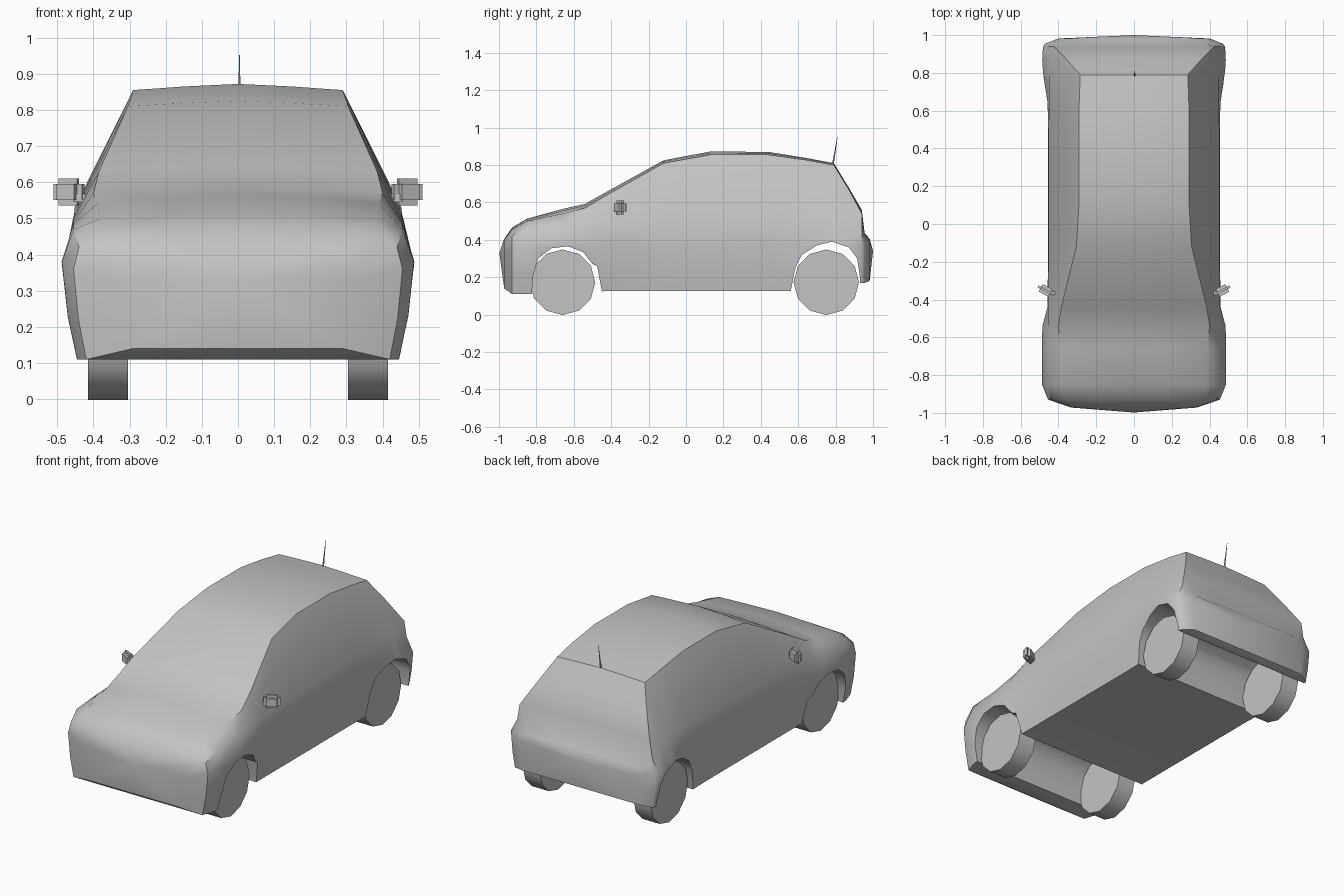
import bpy, bmesh, math
from mathutils import Vector, Matrix

if "Cube" in bpy.data.objects:
    bpy.data.objects.remove(bpy.data.objects["Cube"])

grey = bpy.data.materials.new("grey paint")
grey.diffuse_color = (0.55, 0.55, 0.55, 1)
grey.use_nodes = True
grey.node_tree.nodes["Principled BSDF"].inputs["Base Color"].default_value = grey.diffuse_color


def make(name, bm, angle=40):
    bmesh.ops.recalc_face_normals(bm, faces=bm.faces)
    me = bpy.data.meshes.new(name)
    bm.to_mesh(me)
    bm.free()
    me.materials.append(grey)
    ob = bpy.data.objects.new(name, me)
    bpy.context.collection.objects.link(ob)
    if angle:
        smooth(ob, angle)
    return ob


def smooth(ob, angle):
    bpy.ops.object.select_all(action='DESELECT')
    ob.select_set(True)
    bpy.context.view_layer.objects.active = ob
    bpy.ops.object.shade_smooth_by_angle(angle=math.radians(angle))


# Body stations: y, bottom (z, x), waist (x, z), belt (x, z), roof edge (x, z), centre z
stations = [
    (-.972, .14, .29, .33, .33, .32, .375, .27, .40, .405),
    (-.93, .11, .42, .455, .36, .44, .42, .37, .455, .465),
    (-.85, .11, .445, .487, .38, .455, .47, .38, .50, .513),
    (-.66, .11, .45, .488, .38, .455, .485, .39, .54, .565),
    (-.54, .115, .445, .485, .38, .455, .49, .40, .57, .592),
    (-.44, .125, .435, .458, .36, .455, .50, .385, .63, .648),
    (-.12, .125, .435, .455, .36, .453, .51, .305, .81, .825),
    (.13, .125, .435, .455, .36, .452, .52, .29, .855, .872),
    (.44, .125, .435, .455, .37, .452, .53, .29, .855, .870),
    (.64, .125, .44, .457, .38, .45, .53, .29, .827, .838),
    (.79, .15, .46, .481, .38, .45, .53, .285, .80, .81),
    (.87, .17, .465, .486, .38, .445, .51, .355, .67, .68),
    (.94, .17, .455, .482, .37, .44, .45, .425, .54, .56),
    (.955, .17, .445, .470, .365, .43, .41, .38, .425, .435),
    (.982, .18, .38, .40, .35, .39, .385, .33, .40, .405),
]


def section(s):
    y, zb, xb, xw, zw, xe, ze, xr, zr, zt = s
    zl = zb + (zw - zb) * .45
    half = [(xb, zb), (xb + (xw - xb) * .62, zl), (xw, zw), (xe, ze),
            (xr, zr), (xr * .5, zr + (zt - zr) * .6)]
    pts = [(0, zb)] + half + [(0, zt)] + [(-x, z) for x, z in reversed(half)]
    return [Vector((x, y, z)) for x, z in pts]


# Lofted shell with gently pointed nose and tail
bm = bmesh.new()
rings = [[bm.verts.new(p) for p in section(s)] for s in stations]
n = len(rings[0])
for a, b in zip(rings, rings[1:]):
    for i in range(n):
        j = (i + 1) % n
        bm.faces.new((a[i], a[j], b[j], b[i]))
for ring, y, z in ((rings[0], -.998, .33), (rings[-1], 1.0, .34)):
    tip = bm.verts.new((0, y, z))
    for i in range(n):
        bm.faces.new((ring[i], ring[(i + 1) % n], tip))
body = make("body_shell", bm, 0)

# Wheel arches cut across the full width
arches = {
    "front": [(-.45, .05), (-.45, .125), (-.475, .26), (-.50, .27), (-.55, .335),
              (-.63, .365), (-.72, .355), (-.79, .30), (-.82, .20), (-.825, .05)],
    "rear": [(.56, .05), (.56, .125), (.585, .25), (.62, .32), (.70, .37),
             (.78, .39), (.87, .36), (.915, .30), (.93, .20), (.93, .05)],
}
for key, prof in arches.items():
    bm = bmesh.new()
    f = bm.faces.new([bm.verts.new((-.7, y, z)) for y, z in prof])
    ext = bmesh.ops.extrude_face_region(bm, geom=[f])
    bmesh.ops.translate(bm, vec=(1.4, 0, 0),
                        verts=[v for v in ext["geom"] if isinstance(v, bmesh.types.BMVert)])
    cutter = make(key + "_arch_cutter", bm, 0)
    cutter.hide_render = True
    mod = body.modifiers.new(key + "_arch", 'BOOLEAN')
    mod.operation = 'DIFFERENCE'
    mod.solver = 'EXACT'
    mod.object = cutter
    bpy.context.view_layer.objects.active = body
    bpy.ops.object.modifier_apply(modifier=mod.name)
    bpy.data.objects.remove(cutter)
smooth(body, 42)

# Wheels
for end, y in (("front", -.66), ("rear", .75)):
    for side, s in (("left", 1), ("right", -1)):
        bm = bmesh.new()
        bmesh.ops.create_cone(bm, cap_ends=True, segments=12, radius1=.175, radius2=.175,
                              depth=.11, matrix=Matrix.Translation((s * .36, y, .173))
                              @ Matrix.Rotation(math.pi / 2, 4, 'Y'))
        make(f"{end}_{side}_wheel", bm)

# Door mirrors: rounded pod on a short stalk
for side, s in (("left", 1), ("right", -1)):
    bm = bmesh.new()
    bmesh.ops.create_cube(bm, size=1, matrix=Matrix.Translation((s * .468, -.352, .573))
                          @ Matrix.Rotation(s * .5, 4, 'Z') @ Matrix.Diagonal((.09, .045, .076, 1)))
    bmesh.ops.bevel(bm, geom=bm.edges[:], offset=.016, segments=2, affect='EDGES')
    make(f"{side}_mirror", bm, 60)
    bm = bmesh.new()
    bmesh.ops.create_cube(bm, size=1, matrix=Matrix.Translation((s * .435, -.365, .557))
                          @ Matrix.Diagonal((.04, .022, .022, 1)))
    make(f"{side}_mirror_stalk", bm)

# Roof aerial leaning back
bm = bmesh.new()
axis = Vector((0, .025, .15))
bmesh.ops.create_cone(bm, cap_ends=True, segments=6, radius1=.005, radius2=.001,
                      depth=axis.length,
                      matrix=Matrix.Translation(Vector((.004, .785, .802)) + axis / 2)
                      @ axis.to_track_quat('Z', 'Y').to_matrix().to_4x4())
make("aerial", bm)
